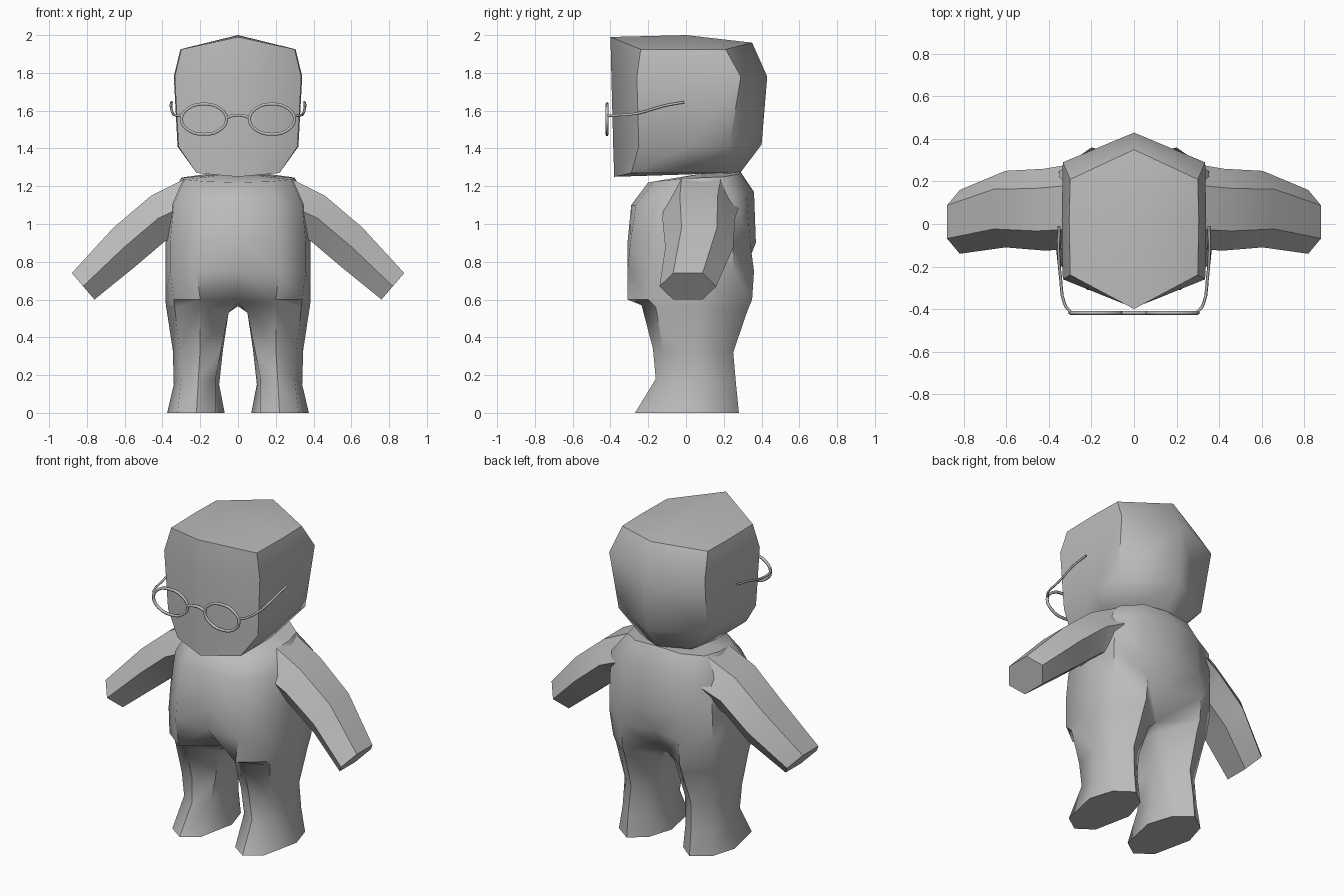
import bpy, bmesh, math

if "Cube" in bpy.data.objects:
    bpy.data.objects.remove(bpy.data.objects["Cube"])

grey = bpy.data.materials.new("plain grey")
grey.diffuse_color = (0.5, 0.5, 0.5, 1)
grey.use_nodes = True
grey.node_tree.nodes["Principled BSDF"].inputs["Base Color"].default_value = grey.diffuse_color


def finish(name, bm, mirror=True, angle=50):
    bmesh.ops.recalc_face_normals(bm, faces=bm.faces)
    me = bpy.data.meshes.new(name)
    bm.to_mesh(me)
    bm.free()
    me.materials.append(grey)
    ob = bpy.data.objects.new(name, me)
    bpy.context.collection.objects.link(ob)
    if mirror:
        m = ob.modifiers.new("mirror", 'MIRROR')
        m.use_clip = True
        m.merge_threshold = 0.002
    bpy.ops.object.select_all(action='DESELECT')
    bpy.context.view_layer.objects.active = ob
    ob.select_set(True)
    bpy.ops.object.shade_smooth_by_angle(angle=math.radians(angle))
    return ob


def bridge(bm, a, b, closed):
    n = len(a)
    for i in range(n if closed else n - 1):
        j = (i + 1) % n
        bm.faces.new((a[i], a[j], b[j], b[i]))


def ring(bm, pts):
    return [bm.verts.new(p) for p in pts]


# Head: half rings, front centre / front corner / side / back corner / back centre
def head_ring(bm, zf, zs, zb, yf, corner, side, back, yb):
    return ring(bm, [(0, yf, zf), (*corner, zs), (side, 0.02, zs), (*back, zs), (0, yb, zb)])


bm = bmesh.new()
rows = [head_ring(bm, 1.25, 1.27, 1.275, -.38, (.22, -.29), .22, (.18, .2), .29),
        head_ring(bm, 1.40, 1.41, 1.42, -.385, (.315, -.25), .32, (.31, .23), .40),
        head_ring(bm, 1.78, 1.78, 1.78, -.395, (.335, -.26), .34, (.335, .29), .43),
        head_ring(bm, 1.99, 1.925, 1.96, -.40, (.30, -.24), .305, (.30, .21), .35)]
for a, b in zip(rows, rows[1:]):
    bridge(bm, a, b, False)
for row, z in ((rows[0], 1.262), (rows[-1], 2.0)):
    c = bm.verts.new((0, 0, z))
    for a, b in zip(row, row[1:]):
        bm.faces.new((a, b, c))
finish("head", bm)

# Torso and legs: half rings from neck to hips, then closed rings down the leg
bm = bmesh.new()
torso = [
    [(0, -.20, 1.22), (.17, -.17, 1.225), (.28, -.07, 1.235), (.30, .08, 1.245),
     (.27, .20, 1.25), (.16, .28, 1.265), (0, .29, 1.275)],
    [(0, -.29, 1.10), (.20, -.265, 1.10), (.34, -.14, 1.10), (.37, .07, 1.12),
     (.35, .25, 1.14), (.20, .32, 1.16), (0, .36, 1.17)],
    [(0, -.31, .90), (.22, -.295, .90), (.36, -.16, .90), (.385, .06, .90),
     (.36, .25, .90), (.20, .34, .90), (0, .37, .90)],
    [(0, -.30, .75), (.22, -.31, .75), (.36, -.18, .75), (.385, .06, .75),
     (.36, .25, .75), (.20, .36, .75), (0, .31, .75)],
    [(0, -.13, .58), (.20, -.31, .60), (.34, -.20, .60), (.385, .06, .60),
     (.35, .23, .60), (.20, .35, .60), (0, .20, .58)]]
leg = [
    [(.05, -.12, .53), (.20, -.235, .57), (.335, -.16, .56), (.38, .06, .56),
     (.345, .21, .55), (.20, .325, .54), (.05, .19, .53), (.05, .04, .53)],
    [(.09, -.10, .33), (.20, -.175, .34), (.31, -.12, .33), (.345, .05, .33),
     (.31, .17, .32), (.21, .25, .32), (.11, .17, .32), (.08, .04, .33)],
    [(.12, -.11, .18), (.21, -.16, .18), (.30, -.11, .18), (.34, .05, .15),
     (.31, .19, .15), (.22, .265, .15), (.13, .19, .15), (.10, .05, .15)],
    [(.12, -.20, 0), (.22, -.27, 0), (.32, -.20, 0), (.375, .05, 0),
     (.33, .20, 0), (.22, .28, 0), (.12, .20, 0), (.07, .04, 0)]]
upper = [ring(bm, r) for r in torso]
lower = [ring(bm, r) for r in leg]
for a, b in zip(upper, upper[1:]):
    bridge(bm, a, b, False)
hips = upper[-1] + [bm.verts.new((0, .04, .565))]
for a, b in zip([hips] + lower, lower):
    bridge(bm, a, b, True)
neck = bm.verts.new((0, .10, 1.27))
for a, b in zip(upper[0], upper[0][1:]):
    bm.faces.new((a, b, neck))
bm.faces.new(lower[-1])
finish("body", bm)

# Arms: six-sided tubes; top xz, bottom xz, front y, back y
bm = bmesh.new()
arm = [((.28, 1.24), (.33, .93), -.12, .28), ((.46, 1.15), (.385, .91), -.125, .26),
       ((.66, .98), (.55, .77), -.11, .25), ((.88, .74), (.76, .60), -.14, .16)]
tubes = []
for (tx, tz), (lx, lz), yf, yb in arm:
    mx, mz, d = (tx + lx) / 2, (tz + lz) / 2, (yb - yf) * .24
    y1, y2 = yf + d, yb - d
    tubes.append(ring(bm, [(tx, y1, tz), (mx, yf, mz), (lx, y1, lz),
                           (lx, y2, lz), (mx, yb, mz), (tx, y2, tz)]))
for a, b in zip(tubes, tubes[1:]):
    bridge(bm, a, b, True)
bm.faces.new(tubes[-1])
finish("arms", bm)


# Glasses: thin wires
def wire(name, pts, r, cyclic=False):
    cu = bpy.data.curves.new(name, 'CURVE')
    cu.dimensions = '3D'
    cu.bevel_depth, cu.bevel_resolution, cu.resolution_u = r, 1, 3
    cu.use_fill_caps = True
    sp = cu.splines.new('BEZIER')
    sp.bezier_points.add(len(pts) - 1)
    for p, co in zip(sp.bezier_points, pts):
        p.co = co
        p.handle_left_type = p.handle_right_type = 'AUTO'
    sp.use_cyclic_u = cyclic
    cu.materials.append(grey)
    bpy.context.collection.objects.link(bpy.data.objects.new(name, cu))


for s, side in ((-1, "left"), (1, "right")):
    rim = [(s * .18 + .12 * math.cos(k * math.pi / 4), -.418,
            1.555 + .08 * math.sin(k * math.pi / 4)) for k in range(8)]
    wire(side + "_rim", rim, .009, True)
    wire(side + "_temple", [(s * x, y, z) for x, y, z in (
        (.295, -.418, 1.572), (.325, -.38, 1.575), (.345, -.26, 1.585),
        (.355, -.12, 1.625), (.352, -.01, 1.645))], .007)
wire("bridge", [(-.065, -.418, 1.56), (-.03, -.418, 1.573), (.03, -.418, 1.573),
                (.065, -.418, 1.56)], .009)
